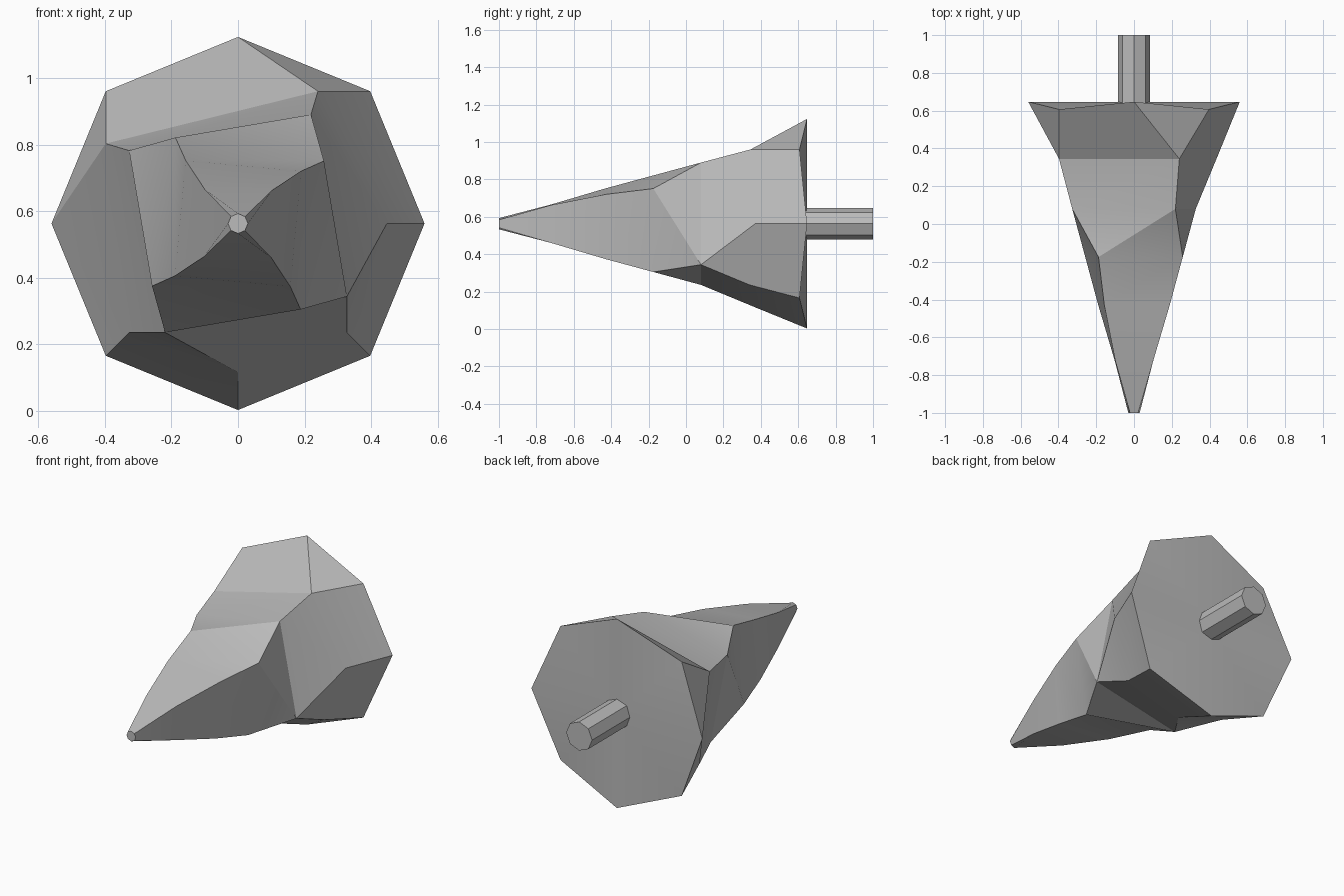
import bpy, bmesh, math

cube = bpy.data.objects.get("Cube")
if cube:
    bpy.data.objects.remove(cube, do_unlink=True)

AXIS_Z = 0.563

steel = bpy.data.materials.new("grey_steel")
steel.use_nodes = True
GREY = (0.5, 0.5, 0.5, 1)
steel.diffuse_color = GREY
steel.node_tree.nodes["Principled BSDF"].inputs["Base Color"].default_value = GREY


def finish(bm, name):
    bmesh.ops.recalc_face_normals(bm, faces=bm.faces)
    mesh = bpy.data.meshes.new(name)
    bm.to_mesh(mesh)
    bm.free()
    obj = bpy.data.objects.new(name, mesh)
    bpy.context.collection.objects.link(obj)
    mesh.materials.append(steel)
    bpy.ops.object.select_all(action='DESELECT')
    obj.select_set(True)
    bpy.context.view_layer.objects.active = obj
    bpy.ops.object.shade_smooth_by_angle(angle=math.radians(20))
    return obj


# Drill head: corner points of one quarter (across, up, depth), turned four times
CORNERS = {
    "rim": (0, 0.56, 0.647),
    "chamfer": (0.397, 0.397, 0.607),
    "notch": (0.24, 0.397, 0.345),
    "heel": (0, 0.447, 0.37),
    "step": (0.327, 0.327, 0.34),
    "neck": (0.219, 0.327, 0.08),
    "lip": (0.258, 0.188, -0.175),
    "mid": (0.189, 0.157, -0.43),
    "low": (0.103, 0.100, -0.72),
    "tip_edge": (0.021, 0.021, -1),
    "tip_side": (0, 0.03, -1),
}
bm = bmesh.new()
made = {}


def corner(name, k):
    k %= 4
    if (name, k) not in made:
        u, v, y = CORNERS[name]
        for _ in range(k):
            u, v = -v, u
        made[name, k] = bm.verts.new((u, y, AXIS_Z + v))
    return made[name, k]


def face(*points):
    bm.faces.new([corner(name, k) for name, k in points])


back = bm.verts.new((0, 0.647, AXIS_Z))
for k in range(4):
    n = (k + 1) % 4
    start = ("notch" if k < 2 else "heel", k)
    end = ("notch" if n < 2 else "step", n)
    # outer panel, tapering down to the neck and lip
    if k == 1:
        face(("rim", k), ("chamfer", n), end, start)
    else:
        face(("rim", k), ("chamfer", n), end, start)
    face(start, end, ("neck", n), ("neck", k))
    face(("neck", k), ("neck", n), ("lip", n))
    # step between neighbouring panels
    if k < 2:
        face(("rim", k), ("chamfer", k), ("notch", k))
    else:
        face(("step", k), ("chamfer", k), ("rim", k), ("heel", k))
        face(("step", k), ("heel", k), ("neck", k))
    # twisted cutting face running to the tip
    face(("neck", k), ("lip", k), ("lip", n))
    face(("lip", k), ("lip", n), ("mid", n), ("mid", k))
    face(("mid", k), ("mid", n), ("low", n), ("low", k))
    face(("low", k), ("low", n), ("tip_edge", n), ("tip_side", k), ("tip_edge", k))
    # back plate
    for a, b in ((("chamfer", k), ("rim", k)), (("rim", k), ("chamfer", n))):
        bm.faces.new((corner(*a), corner(*b), back))
face(*[(name, k) for k in range(4) for name in ("tip_edge", "tip_side")])
finish(bm, "drill_head")

# Shaft: eight-sided rod behind the head
bm = bmesh.new()
bmesh.ops.create_cone(bm, cap_ends=True, segments=8, radius1=0.085,
                      radius2=0.085, depth=0.36)
shaft = finish(bm, "shaft")
shaft.rotation_euler.x = math.radians(90)
shaft.location = (0, 0.82, AXIS_Z)
